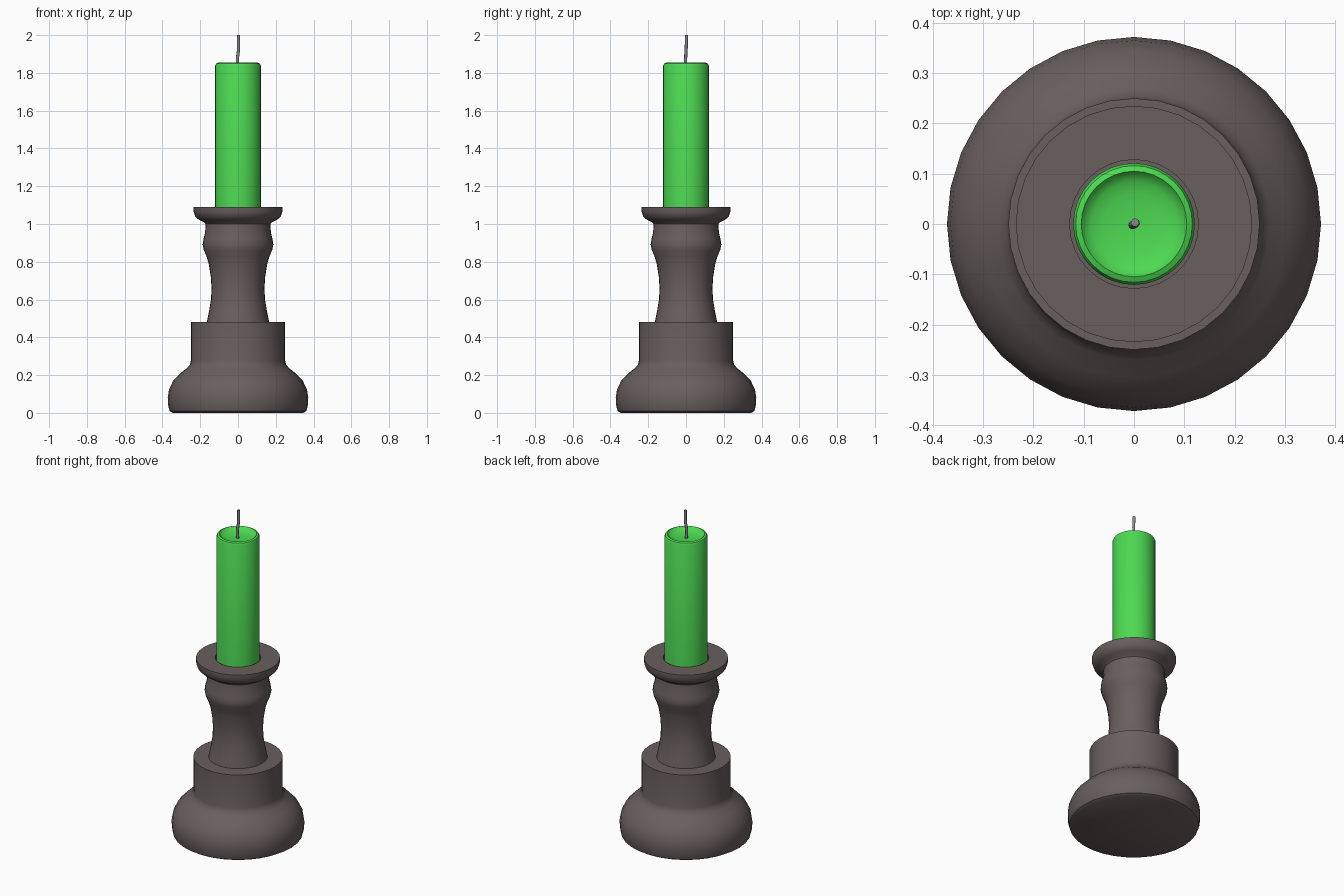
import bpy, bmesh, math
from mathutils import Vector

if "Cube" in bpy.data.objects:
    bpy.data.objects.remove(bpy.data.objects["Cube"])

SIDES = 32


def material(name, color):
    m = bpy.data.materials.new(name)
    m.diffuse_color = (*color, 1)
    m.use_nodes = True
    m.node_tree.nodes["Principled BSDF"].inputs["Base Color"].default_value = m.diffuse_color
    return m


def finish(obj, mat, angle):
    obj.data.materials.append(mat)
    bpy.ops.object.select_all(action='DESELECT')
    obj.select_set(True)
    bpy.context.view_layer.objects.active = obj
    bpy.ops.object.shade_smooth_by_angle(angle=math.radians(angle))


def lathe(name, profile, mat, angle=35):
    """Revolve an (r, z) profile that starts and ends on the axis."""
    bm = bmesh.new()
    verts = [bm.verts.new((r, 0, z)) for r, z in profile]
    edges = [bm.edges.new(pair) for pair in zip(verts, verts[1:])]
    bmesh.ops.spin(bm, geom=verts + edges, cent=(0, 0, 0), axis=(0, 0, 1),
                   angle=math.tau, steps=SIDES, use_merge=False)
    bmesh.ops.remove_doubles(bm, verts=bm.verts, dist=0.0005)
    bmesh.ops.recalc_face_normals(bm, faces=bm.faces)
    mesh = bpy.data.meshes.new(name)
    bm.to_mesh(mesh)
    bm.free()
    obj = bpy.data.objects.new(name, mesh)
    bpy.context.collection.objects.link(obj)
    finish(obj, mat, angle)
    return obj


brown = material("dark_brown", (0.14, 0.115, 0.112))
green = material("green_wax", (0.075, 0.70, 0.085))
grey = material("wick_grey", (0.25, 0.25, 0.25))

# Turned holder: bulging foot, drum, waisted stem, cup with socket
lathe("candle_holder", [
    (0, 0), (0.345, 0), (0.362, 0.01), (0.369, 0.035), (0.372, 0.08),
    (0.365, 0.125), (0.343, 0.17), (0.305, 0.21), (0.27, 0.237),
    (0.255, 0.255), (0.25, 0.275), (0.25, 0.48), (0.165, 0.48),
    (0.153, 0.54), (0.143, 0.60), (0.14, 0.66), (0.144, 0.72),
    (0.155, 0.79), (0.167, 0.83), (0.182, 0.865), (0.187, 0.89),
    (0.183, 0.92), (0.174, 0.955), (0.172, 1.0), (0.18, 1.01),
    (0.207, 1.022), (0.226, 1.04), (0.235, 1.065), (0.235, 1.09),
    (0.128, 1.09), (0.128, 1.0), (0, 1.0)], brown)

# Candle with rounded rim and shallow melted dish
lathe("candle", [
    (0, 1.0), (0.121, 1.0), (0.121, 1.838), (0.116, 1.849), (0.105, 1.854),
    (0.098, 1.845), (0.085, 1.837), (0.06, 1.831), (0.03, 1.828),
    (0, 1.827)], green)

# Slightly bent wick
curve = bpy.data.curves.new("wick_path", 'CURVE')
curve.dimensions = '3D'
curve.bevel_depth = 0.0085
curve.bevel_resolution = 2
curve.use_fill_caps = True
path = [(0, 0, 1.81), (-0.003, -0.002, 1.87), (0.003, 0.001, 1.93), (0.002, 0.003, 2.0)]
spline = curve.splines.new('BEZIER')
spline.resolution_u = 4
spline.bezier_points.add(len(path) - 1)
for bp, co in zip(spline.bezier_points, path):
    bp.co = Vector(co)
    bp.handle_left_type = bp.handle_right_type = 'AUTO'
wick = bpy.data.objects.new("wick", curve)
bpy.context.collection.objects.link(wick)
bpy.ops.object.select_all(action='DESELECT')
wick.select_set(True)
bpy.context.view_layer.objects.active = wick
bpy.ops.object.convert(target='MESH')
finish(bpy.context.view_layer.objects.active, grey, 50)
